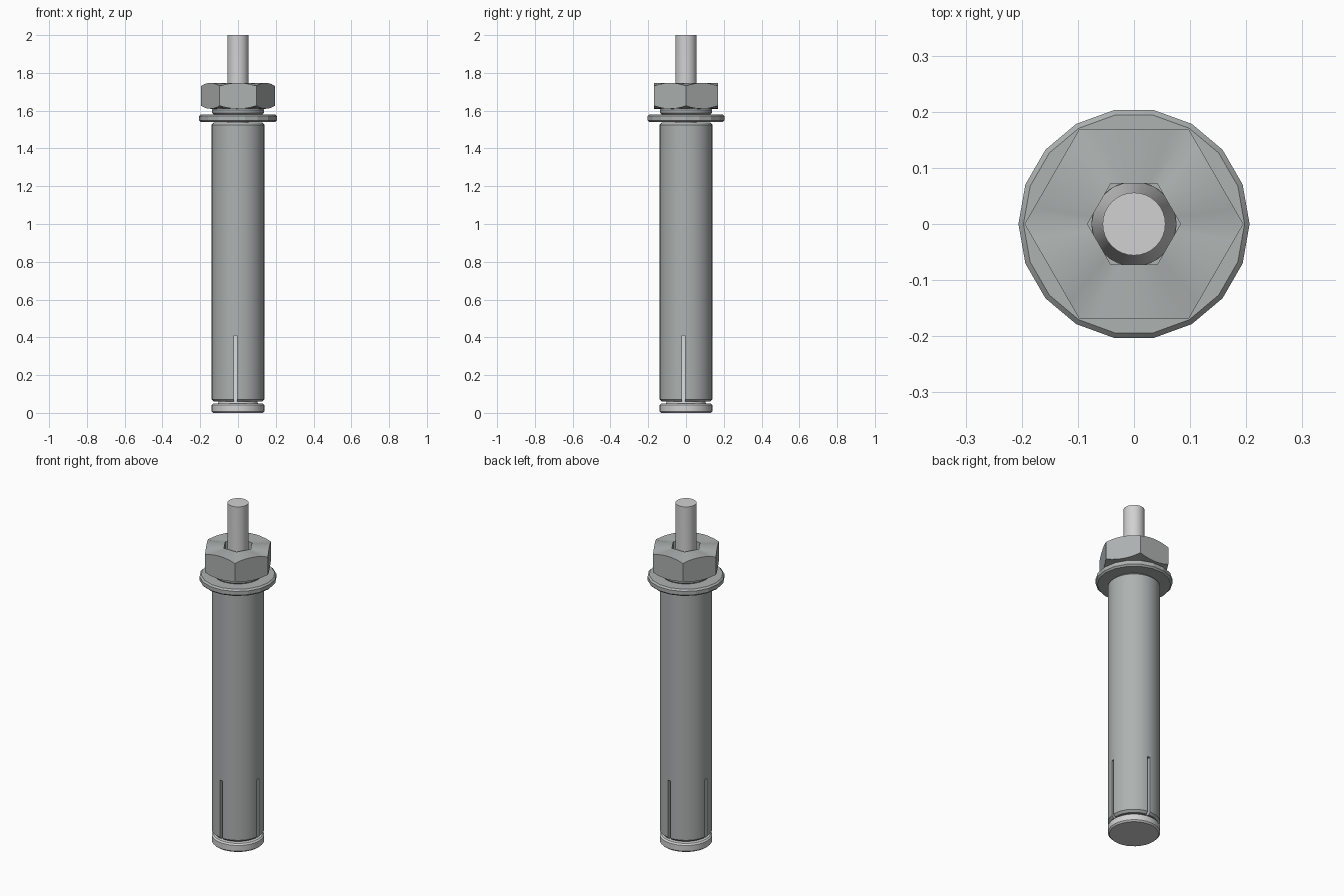
import bpy, bmesh, math
from mathutils import Matrix, Vector

if "Cube" in bpy.data.objects:
    bpy.data.objects.remove(bpy.data.objects["Cube"])


def material(name, rgb):
    m = bpy.data.materials.new(name)
    m.diffuse_color = (*rgb, 1)
    m.use_nodes = True
    m.node_tree.nodes["Principled BSDF"].inputs["Base Color"].default_value = m.diffuse_color
    return m


LIGHT = material("light steel", (0.64, 0.64, 0.64))
GREY = material("grey zinc", (0.42, 0.445, 0.44))


def make(name, bm, mat=None):
    bmesh.ops.recalc_face_normals(bm, faces=bm.faces)
    me = bpy.data.meshes.new(name)
    bm.to_mesh(me)
    bm.free()
    ob = bpy.data.objects.new(name, me)
    bpy.context.collection.objects.link(ob)
    if mat:
        me.materials.append(mat)
    return ob


def activate(ob):
    bpy.ops.object.select_all(action='DESELECT')
    ob.select_set(True)
    bpy.context.view_layer.objects.active = ob


def smooth(ob, angle=32):
    activate(ob)
    bpy.ops.object.shade_smooth_by_angle(angle=math.radians(angle))


def bridge(bm, rings, closed):
    n = len(rings[0])
    for k in range(len(rings) if closed else len(rings) - 1):
        a, b = rings[k], rings[(k + 1) % len(rings)]
        for i in range(n):
            j = (i + 1) % n
            bm.faces.new((a[i], a[j], b[j], b[i]))
    if not closed:
        bm.faces.new(rings[0])
        bm.faces.new(rings[-1])


def lathe(name, profile, sides, mat, closed):
    """Spin (radius, z) points; closed makes a ring, otherwise ends are capped."""
    bm = bmesh.new()
    rings = [[bm.verts.new((r * math.cos(2 * math.pi * i / sides),
                            r * math.sin(2 * math.pi * i / sides), z))
              for i in range(sides)] for r, z in profile]
    bridge(bm, rings, closed)
    return make(name, bm, mat)


def ring_profile(r_in, r_out, z0, z1, c):
    return [(r_in, z0), (r_out - c, z0), (r_out, z0 + c),
            (r_out, z1 - c), (r_out - c, z1), (r_in, z1)]


# Bolt: end cap, expander cone and rod in one turned piece
bolt = lathe("bolt", [(0.132, 0), (0.14, 0.008), (0.14, 0.042), (0.132, 0.05),
                      (0.105, 0.05), (0.1, 0.08), (0.056, 0.36), (0.056, 2.0)],
             32, LIGHT, False)
smooth(bolt)

# Expansion sleeve with four slots at the bottom
p = ring_profile(0.108, 0.14, 0.06, 1.537, 0.012)
p.insert(3, (0.14, 0.45))
sleeve = lathe("sleeve", p, 32, GREY, True)
bm = bmesh.new()
for k in range(4):
    rot = Matrix.Rotation(k * math.pi / 2, 4, 'Z')
    box = Matrix.Translation(Vector((0.14, -0.012, 0.205))) @ Matrix.Diagonal((0.12, 0.016, 0.41, 1))
    bmesh.ops.create_cube(bm, size=1, matrix=rot @ box)
cutter = make("slot_cutter", bm)
cutter.hide_render = True
mod = sleeve.modifiers.new("slots", 'BOOLEAN')
mod.object = cutter
mod.operation = 'DIFFERENCE'
mod.solver = 'EXACT'
activate(sleeve)
bpy.ops.object.modifier_apply(modifier=mod.name)
bpy.data.objects.remove(cutter)
smooth(sleeve)

# Flat washer (18 sided) and spring washer
smooth(lathe("flat_washer", ring_profile(0.075, 0.206, 1.54, 1.58, 0.009), 18, GREY, True), 15)
smooth(lathe("spring_washer", ring_profile(0.075, 0.138, 1.58, 1.612, 0.008), 32, GREY, True))

# Hex nut: outer edge dips towards the corners, hexagonal bore
SEG, R_OUT, R_IN, Z0, Z1 = 6, 0.195, 0.083, 1.61, 1.747
bm = bmesh.new()


def hex_ring(radius, z, dip):
    ring = []
    for k in range(6):
        a, b = (Vector((math.cos(t), math.sin(t), 0)) * radius
                for t in (k * math.pi / 3, (k + 1) * math.pi / 3))
        for s in range(SEG):
            t = s / SEG
            v = a.lerp(b, t)
            v.z = z + dip * (2 * t - 1) ** 2
            ring.append(bm.verts.new(v))
    return ring


bridge(bm, [hex_ring(R_IN, Z0, 0), hex_ring(R_OUT, Z0, 0.016),
            hex_ring(R_OUT, Z1, -0.016), hex_ring(R_IN, Z1, 0)], True)
smooth(make("hex_nut", bm, GREY))
